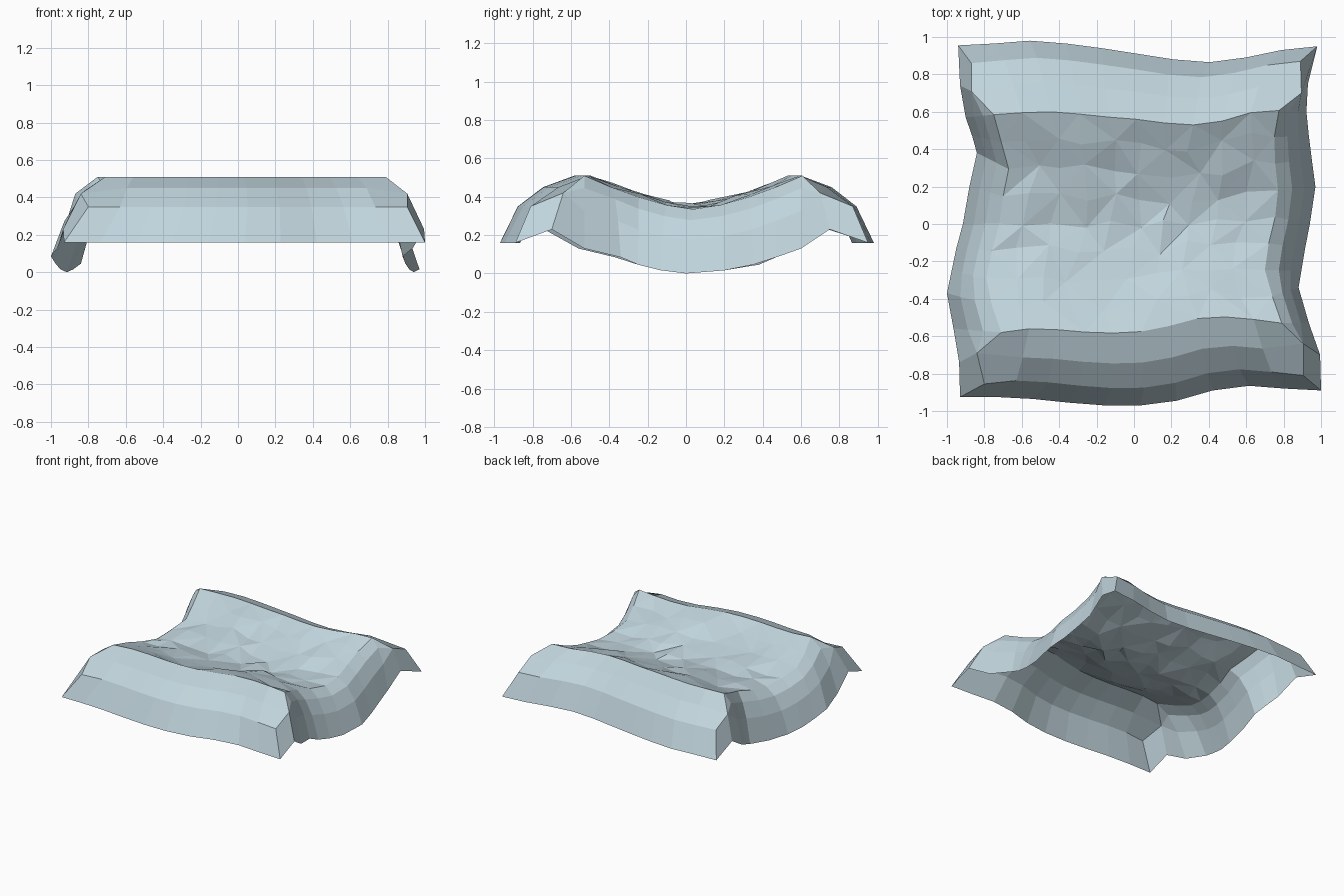
import bpy, bmesh, random
from mathutils import Vector

if "Cube" in bpy.data.objects:
    bpy.data.objects.remove(bpy.data.objects["Cube"])

random.seed(7)
NX, NY = 11, 9

# Wavy outlines of the sheet, sampled left to right / front to back
FRONT_IN = [-.58, -.56, -.565, -.578, -.583, -.575, -.545, -.505, -.497, -.51, -.53]
FRONT_OUT = [-.925, -.925, -.935, -.955, -.97, -.97, -.945, -.89, -.865, -.88, -.89]
BACK_IN = [.585, .595, .60, .588, .572, .56, .54, .53, .55, .595, .607]
BACK_OUT = [.955, .965, .98, .965, .94, .91, .88, .865, .89, .93, .95]
LEFT_IN = [-.71, -.76, -.79, -.76, -.72, -.70, -.67, -.71, -.75]
RIGHT_IN = [.79, .74, .70, .72, .755, .77, .755, .75, .775]
LEFT_OUT = [-.965, -1, -.975, -.95, -.915, -.88, -.84, -.865, -.90]
RIGHT_OUT = [.935, .88, .895, .915, .94, .97, .95, .935, .922]
LEFT_Y = [-.56, -.37, -.25, -.13, 0, .2, .38, .47, .57]
RIGHT_Y = [-.53, -.34, -.25, -.13, 0, .2, .35, .47, .60]
# Corner points: B (shoulder), A (lower crease), D (tip), E (hem beside the tip)
CORNERS = {
    ("f", "l"): [(-.84, -.69, .42), (-.80, -.855, .35), (-.93, -.925, .16), (-.935, -.74, .23)],
    ("f", "r"): [(.905, -.64, .42), (.905, -.81, .35), (1, -.89, .16), (.995, -.70, .23)],
    ("b", "l"): [(-.87, .71, .42), (-.87, .86, .35), (-.94, .955, .16), (-.93, .74, .23)],
    ("b", "r"): [(.895, .70, .42), (.89, .87, .35), (.98, .95, .16), (.93, .75, .23)],
}


def mix(a, b, f):
    return a + (b - a) * f


bm = bmesh.new()
new = lambda x, y, z: bm.verts.new((x, y, z))


def face(*vs):
    bm.faces.new(vs)


def strip(a, b):
    for i in range(len(a) - 1):
        face(a[i], a[i + 1], b[i + 1], b[i])


# Sagging middle: a blended patch between the four inner outlines
grid = []
for j in range(NY):
    v = j / (NY - 1)
    row = []
    for i in range(NX):
        u = i / (NX - 1)
        x = mix(LEFT_IN[j], RIGHT_IN[j], u)
        y = mix(FRONT_IN[i], BACK_IN[i], v)
        t = abs(2 * v - 1)
        z = .335 + .175 * t ** 1.5
        if 0 < i < NX - 1 and 0 < j < NY - 1:
            x += random.uniform(-.03, .03)
            y += random.uniform(-.03, .03)
            z += random.uniform(-.012, .035) * (1 - .4 * t)
        row.append(new(x, y, z))
    grid.append(row)
for j in range(NY - 1):
    for i in range(NX - 1):
        a, b, c, d = grid[j][i], grid[j][i + 1], grid[j + 1][i + 1], grid[j + 1][i]
        if (i + j) % 2:
            face(a, b, c), face(a, c, d)
        else:
            face(a, b, d), face(b, c, d)

corner = {k: [new(*p) for p in pts] for k, pts in CORNERS.items()}

# Front and back slopes: three strips rolling down to the hem
for side, ridge, inner, outer in (("f", grid[0], FRONT_IN, FRONT_OUT),
                                  ("b", grid[-1], BACK_IN, BACK_OUT)):
    L, R = corner[side, "l"], corner[side, "r"]
    prev = ridge
    for k, (f, z) in enumerate(((.42, .45), (.76, .35), (1, .16))):
        lo, hi = L[k].co.x, R[k].co.x
        if k == 0:
            lo = mix(ridge[0].co.x, L[1].co.x, .5)
            hi = mix(ridge[-1].co.x, R[1].co.x, .5)
        row = [L[k]] + [new(mix(lo, hi, i / (NX - 1)), mix(inner[i], outer[i], f), z)
                        for i in range(1, NX - 1)] + [R[k]]
        strip(prev, row)
        prev = row

# Left and right flaps following the sag, closed to the corners
for s, col, outer, ys in (("l", 0, LEFT_OUT, LEFT_Y), ("r", -1, RIGHT_OUT, RIGHT_Y)):
    top = [grid[j][col] for j in range(NY)]
    rows = [top]
    for f, drop in ((.38, .06), (.7, .17), (1, .355)):
        row = []
        for j in range(NY):
            c = top[j].co
            t = abs(2 * j / (NY - 1) - 1)
            z = c.z + drop / .355 * (.13 * t ** 1.5 - c.z)
            row.append(new(mix(c.x, outer[j], f), mix(c.y, ys[j], f), z))
        strip(rows[-1], row)
        rows.append(row)
    for end, j in (("f", 0), ("b", -1)):
        B, A, D, E = corner[end, s]
        s0, s1, s2, s3 = (r[j] for r in rows)
        face(s0, s1, B)
        face(s1, s2, B)
        face(s2, s3, E, B)
        face(B, E, D, A)

bmesh.ops.recalc_face_normals(bm, faces=bm.faces)
if sum(f.normal.z for f in bm.faces) < 0:
    bmesh.ops.reverse_faces(bm, faces=bm.faces)

# Stand the sheet on the ground
low = min(v.co.z for v in bm.verts)
bmesh.ops.translate(bm, verts=bm.verts, vec=Vector((0, 0, -low)))

mesh = bpy.data.meshes.new("draped_sheet")
bm.to_mesh(mesh)
bm.free()
mat = bpy.data.materials.new("pale blue grey")
mat.diffuse_color = (.53, .66, .716, 1)
mat.use_nodes = True
mat.node_tree.nodes["Principled BSDF"].inputs["Base Color"].default_value = mat.diffuse_color
mesh.materials.append(mat)
sheet = bpy.data.objects.new("draped_sheet", mesh)
bpy.context.collection.objects.link(sheet)
